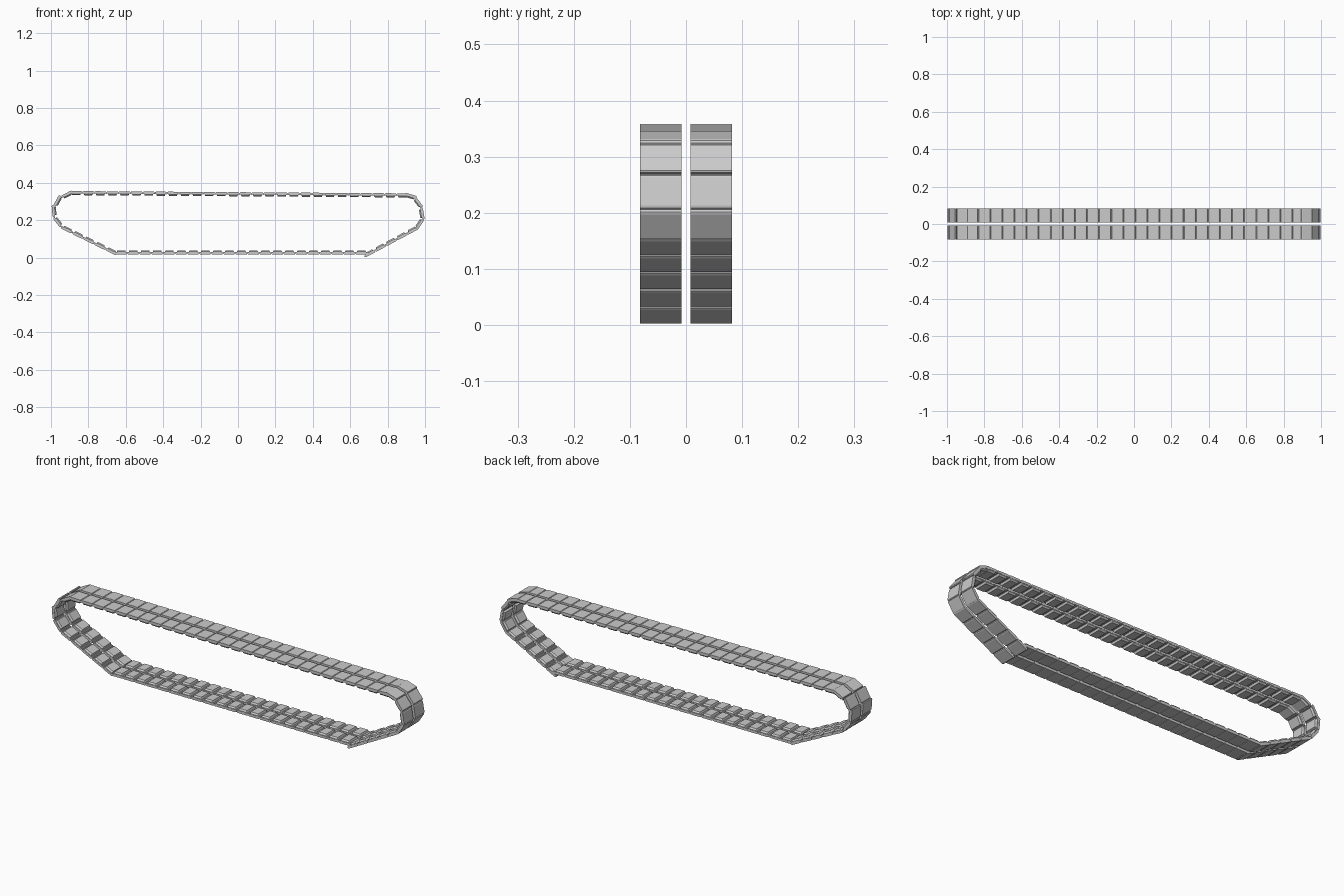
import bpy, bmesh
from math import sin, cos, pi, radians

if "Cube" in bpy.data.objects:
    bpy.data.objects.remove(bpy.data.objects["Cube"])

Y0, Y1 = 0.008, 0.082      # one row of links, mirrored to the other side
PITCH = 0.0646


def run(start, end, n, angle):
    """n evenly spaced links between two centre points (x, z)."""
    return [(start[0] + (end[0] - start[0]) * i / (n - 1),
             start[1] + (end[1] - start[1]) * i / (n - 1), angle) for i in range(n)]


# Link centres (x, z, heading in degrees), counter-clockwise round the loop
links = run((-0.624, 0.028), (0.660, 0.028), 21, 0)
links += run((0.703, 0.025), (0.932, 0.147), 5, 28)
links += [(0.970, 0.182, 57), (0.982, 0.236, 100), (0.962, 0.293, 128), (0.922, 0.328, 163)]
links += run((0.880, 0.333), (-0.865, 0.345), 28, 179.6)
links += [(-0.913, 0.336, 207), (-0.963, 0.302, 241), (-0.983, 0.250, 275), (-0.962, 0.192, 308)]
links += run((-0.914, 0.152), (-0.677, 0.036), 5, 334)


def make_rows(name, sections):
    """Skin cross-sections [(y, [(u, v)...])...] of each part along the loop."""
    bm = bmesh.new()
    for x, z, deg in links:
        a = radians(deg)
        for part in sections:
            rings = []
            for y, prof in part:
                rings.append([bm.verts.new((x + u * cos(a) + v * sin(a), y,
                                            z + u * sin(a) - v * cos(a))) for u, v in prof])
            n = len(rings[0])
            for r, s in zip(rings, rings[1:]):
                for i in range(n):
                    j = (i + 1) % n
                    bm.faces.new((r[i], r[j], s[j], s[i]))
            bm.faces.new(rings[0])
            bm.faces.new(rings[-1][::-1])
    bmesh.ops.recalc_face_normals(bm, faces=bm.faces[:])
    mesh = bpy.data.meshes.new(name)
    bm.to_mesh(mesh)
    bm.free()
    obj = bpy.data.objects.new(name, mesh)
    bpy.context.collection.objects.link(obj)
    mirror = obj.modifiers.new("both_rows", 'MIRROR')
    mirror.use_axis = (False, True, False)
    return obj


# Outer tread plate with rounded ends
plate = [(-0.0275, -0.001), (-0.0315, 0.002), (-0.0320, 0.006), (-0.0295, 0.0095), (-0.025, 0.011),
         (0.025, 0.011), (0.0295, 0.0095), (0.0320, 0.006), (0.0315, 0.002), (0.0275, -0.001)]
make_rows("tread_plates", [[(Y0, plate), (Y1, plate)]])


# Inner pad tapering on all four sides
def pad(du, top):
    return [(-0.025 + du, 0.0), (0.025 - du, 0.0), (0.021 - du, top), (-0.021 + du, top)]


make_rows("inner_pads", [[(Y0 + 0.001, pad(0, -0.004)), (Y0 + 0.007, pad(0, -0.011)),
                          (Y1 - 0.007, pad(0, -0.011)), (Y1 - 0.001, pad(0, -0.004))]])

# Hinge pin at the leading end of every link
pin = [(PITCH / 2 + 0.004 * cos(i * pi / 4), 0.001 + 0.004 * sin(i * pi / 4)) for i in range(8)]
make_rows("hinge_pins", [[(Y0 + 0.001, pin), (Y1 - 0.001, pin)]])
